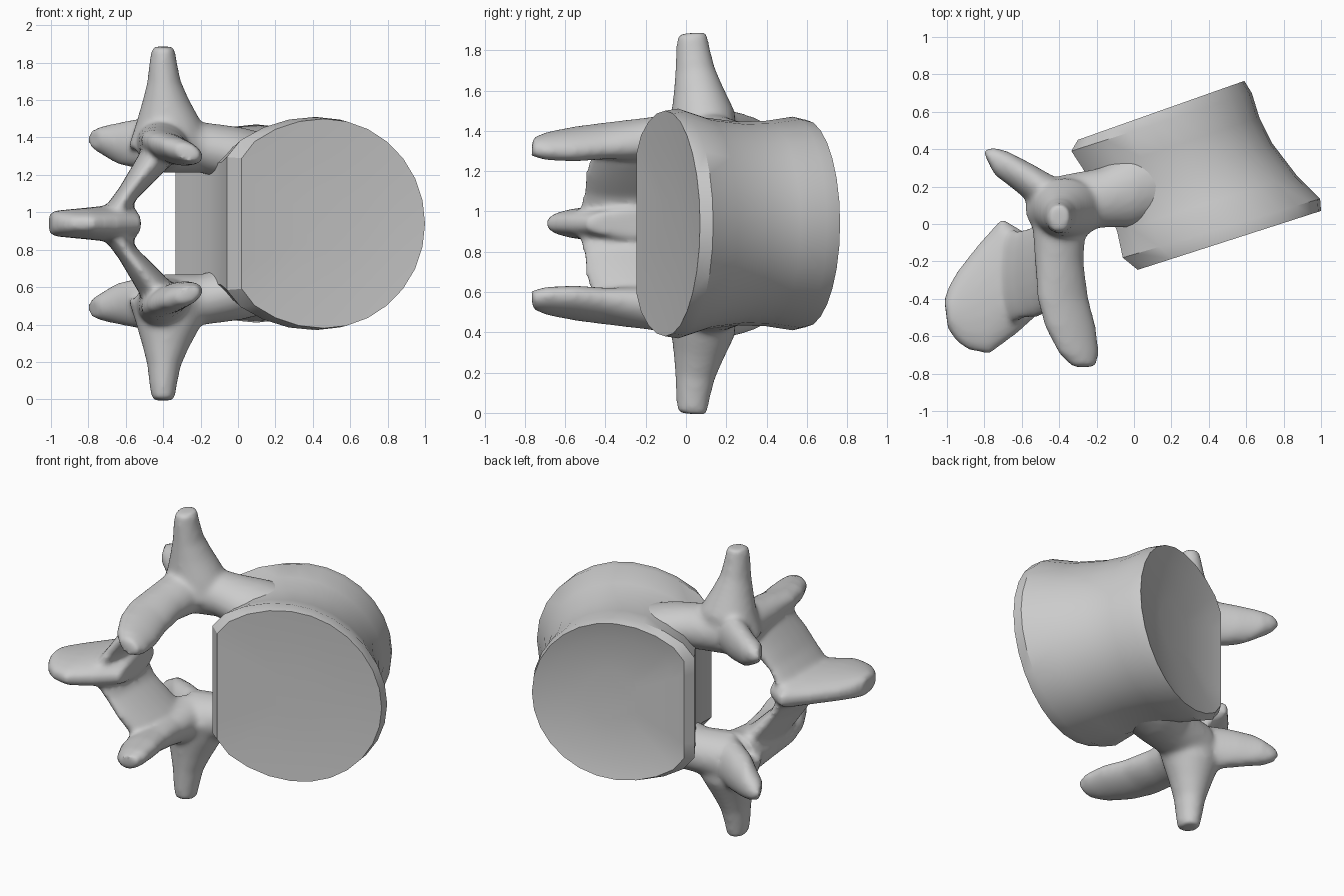
import bpy, bmesh, math
from mathutils import Vector

if "Cube" in bpy.data.objects:
    bpy.data.objects.remove(bpy.data.objects["Cube"])

MID = 0.94  # height of the symmetry plane

bone = bpy.data.materials.new("bone grey")
bone.use_nodes = True
bone.diffuse_color = (0.6, 0.6, 0.6, 1)
bone.node_tree.nodes["Principled BSDF"].inputs["Base Color"].default_value = (0.6, 0.6, 0.6, 1)


def skin(bm, rings):
    """Bridge closed rings of points and cap both ends."""
    loops = [[bm.verts.new(p) for p in ring] for ring in rings]
    for a, b in zip(loops, loops[1:]):
        for i in range(len(a)):
            j = (i + 1) % len(a)
            bm.faces.new((a[i], a[j], b[j], b[i]))
    bm.faces.new(loops[0][::-1])
    bm.faces.new(loops[-1])


def process(bm, side, stations, n=20):
    """Tapered oval limb; each station is x, y, z, half width, half thickness."""
    pts = [Vector(s[:3]) for s in stations]
    a = Vector(side).normalized()
    rings = []
    for i, s in enumerate(stations):
        tangent = pts[min(i + 1, len(pts) - 1)] - pts[max(i - 1, 0)]
        b = tangent.cross(a).normalized()
        angles = [2 * math.pi * k / n for k in range(n)]
        rings.append([pts[i] + a * s[3] * math.cos(t) + b * s[4] * math.sin(t) for t in angles])
    skin(bm, rings)


def finish(bm, name):
    bmesh.ops.recalc_face_normals(bm, faces=bm.faces)
    mesh = bpy.data.meshes.new(name)
    bm.to_mesh(mesh)
    bm.free()
    mesh.materials.append(bone)
    ob = bpy.data.objects.new(name, mesh)
    bpy.context.collection.objects.link(ob)
    ob.location.z = MID
    return ob


# Drum-shaped body: back point, front point (x, y) and half height per ring;
# each ring is a round with its back cut off flat
def d_ring(back, front, half, scale=1.0, shift=0.0, n=28):
    back, front = Vector((*back, 0)), Vector((*front, 0))
    centre, u = (back + front) / 2, (front - back) / 2
    normal = Vector((-u.y, u.x, 0)).normalized()
    ring = []
    for k in range(n):
        c, s = math.cos(2 * math.pi * k / n), math.sin(2 * math.pi * k / n)
        c = max(-1, 1.1 * c - 0.1 if c > 0 else 1.22 * c - 0.1)
        ring.append(centre + u * c * scale + normal * shift + Vector((0, 0, half * s * scale)))
    return ring


profile = [
    ((0.02, -0.245), (1.0, 0.07), 0.56),
    ((-0.06, -0.18), (0.995, 0.135), 0.57),
    ((-0.09, -0.04), (0.87, 0.26), 0.525),
    ((-0.15, 0.11), (0.74, 0.43), 0.505),
    ((-0.25, 0.26), (0.67, 0.57), 0.51),
    ((-0.335, 0.39), (0.63, 0.70), 0.53),
    ((-0.3, 0.45), (0.59, 0.765), 0.515),
]
rings = [d_ring(*profile[0], scale=s, shift=d) for s, d in ((0.3, 0.015), (0.7, 0.01))]
rings += [d_ring(*p) for p in profile]
rings += [d_ring(*profile[-1], scale=s, shift=d) for s, d in ((0.8, -0.025), (0.35, -0.045))]
bm = bmesh.new()
skin(bm, rings)
body = finish(bm, "vertebral_body")
bpy.ops.object.select_all(action="DESELECT")
body.select_set(True)
bpy.context.view_layer.objects.active = body
bpy.ops.object.shade_smooth_by_angle(angle=math.radians(32))

# Rear arch: upper half is modelled, then mirrored and fused
bm = bmesh.new()
# transverse process
process(bm, (1, 0, 0), [
    (-0.37, 0.08, 0.40, 0.22, 0.17), (-0.37, 0.085, 0.54, 0.175, 0.16),
    (-0.385, 0.06, 0.66, 0.125, 0.125), (-0.395, 0.045, 0.76, 0.09, 0.1),
    (-0.4, 0.035, 0.86, 0.075, 0.085), (-0.4, 0.03, 0.945, 0.06, 0.075)])
# superior articular process
process(bm, (-0.45, 0.9, 0), [
    (-0.32, 0.09, 0.42, 0.16, 0.14), (-0.47, 0.16, 0.43, 0.185, 0.145),
    (-0.61, 0.245, 0.43, 0.165, 0.12), (-0.71, 0.305, 0.45, 0.12, 0.08),
    (-0.775, 0.325, 0.455, 0.075, 0.05)])
# inferior articular process
process(bm, (1, 0, -0.4), [
    (-0.4, 0.05, 0.42, 0.15, 0.14), (-0.4, -0.2, 0.42, 0.135, 0.1),
    (-0.38, -0.4, 0.41, 0.145, 0.08), (-0.34, -0.55, 0.395, 0.145, 0.075),
    (-0.295, -0.69, 0.385, 0.115, 0.062), (-0.265, -0.765, 0.38, 0.065, 0.045)])
# lamina
process(bm, (0, 1, 0), [
    (-0.68, -0.28, -0.02, 0.26, 0.09), (-0.645, -0.28, 0.07, 0.25, 0.065),
    (-0.59, -0.27, 0.16, 0.24, 0.055), (-0.52, -0.25, 0.25, 0.25, 0.07),
    (-0.45, -0.22, 0.34, 0.25, 0.085), (-0.4, -0.16, 0.43, 0.2, 0.09)])
# pedicle
process(bm, (0, 1, 0), [
    (-0.4, 0.08, 0.42, 0.18, 0.15), (-0.18, 0.14, 0.405, 0.16, 0.135),
    (-0.02, 0.19, 0.37, 0.21, 0.15), (0.22, 0.26, 0.31, 0.23, 0.15)])
# spinous process
process(bm, (-0.12, 0.99, 0), [
    (-0.54, -0.27, -0.01, 0.22, 0.06), (-0.67, -0.28, -0.01, 0.315, 0.09),
    (-0.81, -0.41, -0.01, 0.29, 0.075), (-0.915, -0.46, -0.01, 0.215, 0.065),
    (-0.97, -0.475, -0.01, 0.15, 0.06), (-1.005, -0.48, -0.01, 0.08, 0.05)])
arch = finish(bm, "rear_arch")
mirror = arch.modifiers.new("Mirror", "MIRROR")
mirror.use_axis = (False, False, True)
mirror.use_clip = False
mirror.use_mirror_merge = False
remesh = arch.modifiers.new("Fuse", "REMESH")
remesh.mode = "VOXEL"
remesh.voxel_size = 0.016
remesh.use_smooth_shade = True
smooth = arch.modifiers.new("Soften", "SMOOTH")
smooth.factor = 0.5
smooth.iterations = 12
